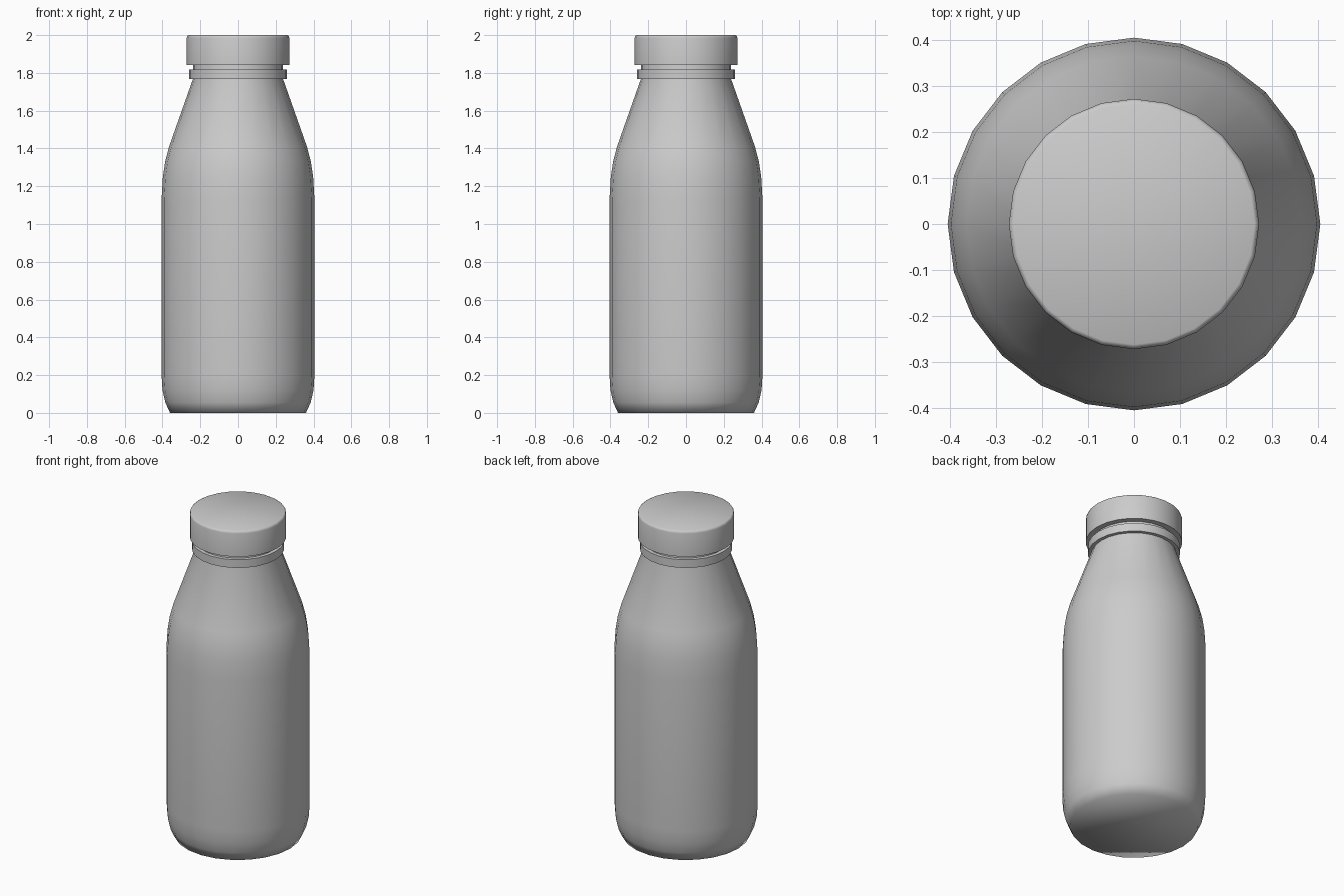
import bpy
import bmesh
from math import cos, sin, tau

SIDES = 24

cube = bpy.data.objects.get("Cube")
if cube:
    bpy.data.objects.remove(cube, do_unlink=True)

grey = bpy.data.materials.new("light grey")
grey.use_nodes = True
grey.diffuse_color = (0.6, 0.6, 0.6, 1)
grey.node_tree.nodes["Principled BSDF"].inputs["Base Color"].default_value = (0.6, 0.6, 0.6, 1)


def lathe(name, profile, angle):
    """Spin a bottom-to-top (radius, height) profile into a closed solid."""
    bm = bmesh.new()
    rings = [[bm.verts.new((r * cos(tau * i / SIDES), r * sin(tau * i / SIDES), z))
              for i in range(SIDES)] for r, z in profile]
    for low, high in zip(rings, rings[1:]):
        for i in range(SIDES):
            j = (i + 1) % SIDES
            bm.faces.new((low[i], low[j], high[j], high[i]))
    bm.faces.new(rings[0][::-1])
    bm.faces.new(rings[-1])
    mesh = bpy.data.meshes.new(name)
    bm.to_mesh(mesh)
    bm.free()
    mesh.materials.append(grey)
    obj = bpy.data.objects.new(name, mesh)
    bpy.context.collection.objects.link(obj)
    bpy.ops.object.select_all(action="DESELECT")
    obj.select_set(True)
    bpy.context.view_layer.objects.active = obj
    bpy.ops.object.shade_smooth_by_angle(angle=angle)
    return obj


# Rounded base, straight wall, sloping shoulder and short neck
lathe("bottle_body", [(0.36, 0), (0.385, 0.055), (0.4, 0.12), (0.405, 0.2),
                      (0.405, 1.13), (0.398, 1.25), (0.386, 1.33), (0.365, 1.41),
                      (0.238, 1.77), (0.238, 1.86)], 1.3)

# Tamper band under the cap
lathe("neck_ring", [(0.26, 1.767), (0.26, 1.818)], 0.6)

# Screw cap with a softened top edge
lathe("cap", [(0.272, 1.842), (0.272, 1.985), (0.269, 1.996), (0.262, 2)], 1.0)
